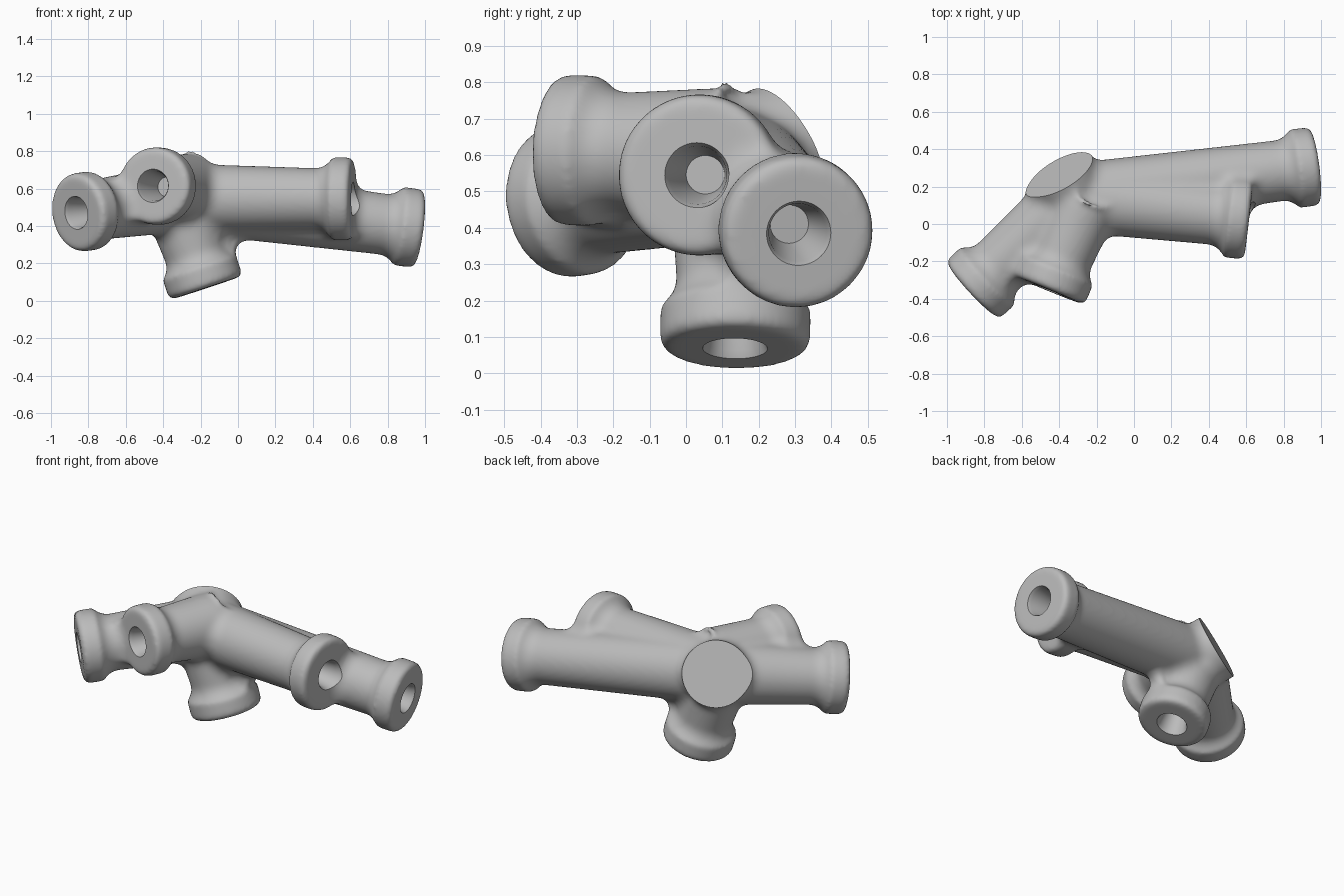
import bpy, bmesh, math
from mathutils import Vector, Matrix

cube = bpy.data.objects.get("Cube")
if cube:
    bpy.data.objects.remove(cube)

HUB = Vector((-0.33, 0.14, 0.55))
FILLET = 0.05          # branches are built this much oversize, then shrunk back
NECK, ROOT = 0.163, 0.183

# Branches: hub start, centre of the open face, collar radius
PORTS = [
    (HUB, Vector((0.97, 0.31, 0.385)), 0.211),
    (HUB, Vector((0.615, 0.03, 0.545)), 0.222),
    (HUB, Vector((-0.17, 0.135, 0.068)), 0.207),
    (Vector((-0.26, 0.12, 0.6)), Vector((-0.455, -0.355, 0.615)), 0.207),
    (HUB, Vector((-0.865, -0.355, 0.47)), 0.211),
]


def lathe(bm, profile, start, direction):
    """Spin (radius, height) points around an axis into a closed solid."""
    part = bmesh.new()
    verts = [part.verts.new((r, 0, h)) for r, h in profile]
    edges = [part.edges.new(pair) for pair in zip(verts, verts[1:])]
    bmesh.ops.spin(part, geom=verts + edges, axis=(0, 0, 1), cent=(0, 0, 0),
                   angle=math.tau, steps=64, use_merge=False)
    bmesh.ops.remove_doubles(part, verts=part.verts, dist=0.0001)
    bmesh.ops.recalc_face_normals(part, faces=part.faces)
    turn = direction.to_track_quat('Z', 'Y').to_matrix().to_4x4()
    part.transform(Matrix.Translation(start) @ turn)
    mesh = bpy.data.meshes.new("part")
    part.to_mesh(mesh)
    part.free()
    bm.from_mesh(mesh)
    bpy.data.meshes.remove(mesh)


def make_object(name, bm):
    mesh = bpy.data.meshes.new(name)
    bm.to_mesh(mesh)
    bm.free()
    obj = bpy.data.objects.new(name, mesh)
    bpy.context.collection.objects.link(obj)
    return obj


def branch_profile(length, collar):
    """Neck, taper up to the collar, and a rounded rim."""
    f, rim = FILLET, 0.03
    points = [(0, -0.03), (ROOT + f, -0.03), (ROOT + f, 0.05)]
    for i in range(9):
        t = i / 8
        blend = (1 - math.cos(math.pi * t)) / 2
        points.append((NECK + f + (collar - NECK) * blend, length - 0.19 + 0.07 * t))
    for i in range(9):
        a = math.pi / 2 * i / 8
        points.append((collar - rim + (rim + f) * math.cos(a),
                       length - rim + (rim + f) * math.sin(a)))
    return points + [(0, length + f)]


# Body: hub ball, five collared branches and the cut-off stub
body_bm, bore_bm = bmesh.new(), bmesh.new()
bmesh.ops.create_uvsphere(body_bm, u_segments=48, v_segments=24, radius=0.185 + FILLET,
                          matrix=Matrix.Translation(HUB))
for start, end, collar in PORTS:
    axis = end - start
    length = axis.length
    lathe(body_bm, branch_profile(length, collar), start, axis)
    # Tapered blind bore
    lathe(bore_bm, [(0, length - 0.2), (0.053, length - 0.2), (0.08, length - 0.02),
                    (0.09, length + 0.002), (0.09, length + 0.03), (0, length + 0.03)],
          start, axis)

stub_normal = Vector((-0.46, 0.79, 0.4)).normalized()
stub_face = Vector((-0.395, 0.265, 0.605))
stub_r = 0.195 + FILLET
lathe(body_bm, [(0, 0), (stub_r, 0), (stub_r, 0.4), (0, 0.4)],
      stub_face - stub_normal * 0.17, stub_normal)

body = make_object("pipe_junction", body_bm)
bores = make_object("bore_cutter", bore_bm)

# Block that trims the stub to a flat disc
trim_bm = bmesh.new()
lathe(trim_bm, [(0, 0), (0.4, 0), (0.4, 0.6), (0, 0.6)], stub_face, stub_normal)
trim = make_object("stub_cutter", trim_bm)


def modifier(kind, **settings):
    mod = body.modifiers.new(kind.title(), kind)
    for key, value in settings.items():
        setattr(mod, key, value)


# Fuse, shrink back to size so the joints become fillets, and even out
modifier('REMESH', mode='VOXEL', voxel_size=0.012)
modifier('SMOOTH', factor=0.5, iterations=4)
modifier('DISPLACE', direction='NORMAL', mid_level=0.0, strength=-FILLET)
modifier('REMESH', mode='VOXEL', voxel_size=0.011)
modifier('SMOOTH', factor=0.5, iterations=12)
for cutter in (trim, bores):
    cutter.hide_render = True
    modifier('BOOLEAN', operation='DIFFERENCE', solver='EXACT', object=cutter)

bpy.ops.object.select_all(action='DESELECT')
body.select_set(True)
bpy.context.view_layer.objects.active = body
bpy.ops.object.convert(target='MESH')
for cutter in (trim, bores):
    bpy.data.objects.remove(cutter)

# Plain grey finish
grey = bpy.data.materials.new("plain grey")
grey.use_nodes = True
colour = (0.5, 0.5, 0.5, 1)
grey.diffuse_color = colour
grey.node_tree.nodes["Principled BSDF"].inputs["Base Color"].default_value = colour
body.data.materials.clear()
body.data.materials.append(grey)
for face in body.data.polygons:
    face.material_index = 0
bpy.ops.object.shade_smooth_by_angle(angle=math.radians(35))
